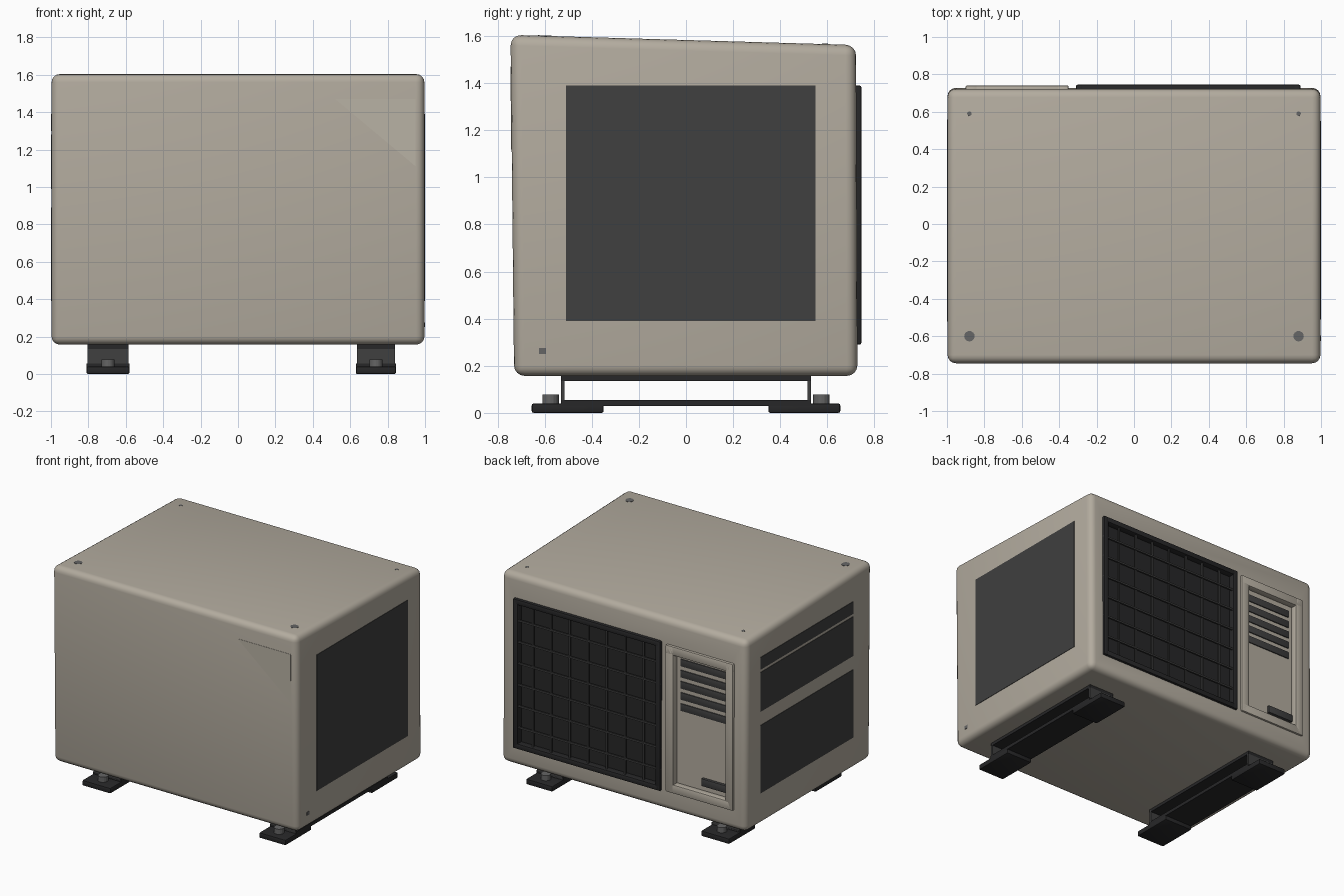
import bpy, bmesh, math
from mathutils import Vector

cube = bpy.data.objects.get("Cube")
if cube:
    bpy.data.objects.remove(cube, do_unlink=True)


def material(name, r, g, b):
    m = bpy.data.materials.new(name)
    m.use_nodes = True
    m.diffuse_color = (r, g, b, 1)
    m.node_tree.nodes["Principled BSDF"].inputs["Base Color"].default_value = (r, g, b, 1)
    return m


BEIGE = material("warm beige", 0.45, 0.41, 0.345)
PALE = material("pale beige", 0.49, 0.45, 0.38)
PANEL = material("charcoal panel", 0.05, 0.05, 0.05)
DARK = material("dark rubber", 0.02, 0.02, 0.021)
BAR = material("grille wire", 0.055, 0.055, 0.055)
GREY = material("mid grey", 0.13, 0.13, 0.13)


def finish(name, bm, mat, bevel=0, segments=2):
    bmesh.ops.recalc_face_normals(bm, faces=bm.faces[:])
    me = bpy.data.meshes.new(name)
    bm.to_mesh(me)
    bm.free()
    ob = bpy.data.objects.new(name, me)
    bpy.context.collection.objects.link(ob)
    me.materials.append(mat)
    bpy.ops.object.select_all(action="DESELECT")
    ob.select_set(True)
    bpy.context.view_layer.objects.active = ob
    if bevel:
        mod = ob.modifiers.new("rounded", "BEVEL")
        mod.width, mod.segments = bevel, segments
        bpy.ops.object.modifier_apply(modifier=mod.name)
        bpy.ops.object.shade_smooth_by_angle(angle=math.radians(35))
    return ob


def box(name, x, y, z, mat, bevel=0, segments=2, shape=None):
    """Box between the (low, high) limits on each axis."""
    bm = bmesh.new()
    bmesh.ops.create_cube(bm, size=1)
    for v in bm.verts:
        v.co = Vector([lo if c < 0 else hi for c, (lo, hi) in zip(v.co, (x, y, z))])
        if shape:
            shape(v.co)
    return finish(name, bm, mat, bevel, segments)


def disc(name, centre, radius, depth, mat, tilt=0):
    bm = bmesh.new()
    bmesh.ops.create_cone(bm, cap_ends=True, segments=16, radius1=radius,
                          radius2=radius, depth=depth)
    ob = finish(name, bm, mat)
    ob.location = centre
    ob.rotation_euler.x = tilt
    return ob


def frame(name, x, z, y, width, mat):
    """Rounded rectangular rim lying in the back face."""
    for i, side in enumerate(((x[0], x[0] + width), (x[1] - width, x[1]))):
        box(f"{name}_upright_{i + 1}", side, y, z, mat, 0.008)
    for i, side in enumerate(((z[0], z[0] + width), (z[1] - width, z[1]))):
        box(f"{name}_rail_{i + 1}", x, y, side, mat, 0.008)


def cut(target, x, y, z):
    cutter = box("recess_cutter", x, y, z, BEIGE)
    cutter.hide_render = True
    mod = target.modifiers.new("recess", "BOOLEAN")
    mod.operation, mod.object, mod.solver = "DIFFERENCE", cutter, "EXACT"
    bpy.context.view_layer.objects.active = target
    bpy.ops.object.modifier_apply(modifier=mod.name)
    bpy.data.objects.remove(cutter, do_unlink=True)


# Casing, with the lid falling towards the back
def taper(co):
    if co.z > 1:
        co.z = 1.605 if co.y < 0 else 1.562
        co.y = -0.745 if co.y < 0 else 0.722


casing = box("casing", (-0.997, 0.997), (-0.73, 0.728), (0.157, 1.6), BEIGE, 0.045, 4, taper)
GX, GZ = (-0.31, 0.89), (0.29, 1.39)
SX, SZ = (-0.9, -0.35), (0.3, 1.38)
cut(casing, (GX[0] + 0.02, GX[1] - 0.02), (0.69, 0.9), (GZ[0] + 0.02, GZ[1] - 0.02))
cut(casing, (SX[0] + 0.06, SX[1] - 0.06), (0.69, 0.9), (SZ[0] + 0.06, SZ[1] - 0.06))

# Triangular plate on the front
bm = bmesh.new()
corners = [(0.52, 1.47), (0.95, 1.47), (0.95, 1.11)]
skin = lambda z: -0.73 - 0.015 * (z - 0.157) / 1.448
tri = bm.faces.new([bm.verts.new((x, skin(z) - 0.002, z)) for x, z in corners])
ext = bmesh.ops.extrude_face_region(bm, geom=[tri])
for v in ext["geom"]:
    if isinstance(v, bmesh.types.BMVert):
        v.co.y += 0.005
finish("front_triangle", bm, PALE)

# Side panels: one whole, one split into bands
box("side_panel", (0.993, 1.0), (-0.51, 0.55), (0.39, 1.39), PANEL)
for i, band in enumerate(((0.39, 0.89), (0.99, 1.28), (1.3, 1.39))):
    box(f"banded_side_panel_{i + 1}", (-1.0, -0.993), (-0.52, 0.56), band, PANEL)
box("side_screw", (0.993, 1.0), (-0.625, -0.595), (0.25, 0.275), GREY)

# Lid screws
slope = math.atan2(1.562 - 1.605, 0.722 + 0.745)
for x in (-0.88, 0.88):
    for y, r in ((-0.6, 0.028), (0.59, 0.012)):
        z = 1.605 + math.tan(slope) * (y + 0.745)
        disc("lid_screw", (x, y, z), r, 0.004, GREY, slope)

# Fan grille: backing, rim and wire grid
box("grille_backing", (GX[0] + 0.01, GX[1] - 0.01), (0.68, 0.7),
    (GZ[0] + 0.01, GZ[1] - 0.01), DARK)
frame("grille_rim", GX, GZ, (0.68, 0.745), 0.04, DARK)
COLS, ROWS = 8, 7
for i in range(1, COLS):
    x = GX[0] + (GX[1] - GX[0]) * i / COLS
    box(f"grille_upright_{i}", (x - 0.006, x + 0.006), (0.715, 0.727), GZ, BAR)
for i in range(1, ROWS):
    z = GZ[0] + (GZ[1] - GZ[0]) * i / ROWS
    box(f"grille_crossbar_{i}", GX, (0.725, 0.737), (z - 0.006, z + 0.006), BAR)

# Service panel with louvres and a grip
frame("service_rim", SX, SZ, (0.69, 0.741), 0.065, BEIGE)
for i in range(5):
    z = 1.255 - i * 0.082
    box(f"louvre_slot_{i + 1}", (-0.81, -0.44), (0.685, 0.697), (z - 0.027, z + 0.027), PANEL, 0.004)
box("service_grip", (-0.83, -0.62), (0.685, 0.71), (0.4, 0.455), PANEL, 0.004)

# Mounting rails: open channels on foot plates, held by bolts
for side, x in (("right", (-0.81, -0.58)), ("left", (0.63, 0.845))):
    inner = (x[0] + 0.005, x[1] - 0.005)
    box(f"{side}_rail_top", inner, (-0.53, 0.53), (0.135, 0.16), DARK)
    box(f"{side}_rail_base", x, (-0.53, 0.53), (0.03, 0.055), DARK)
    for s in (-1, 1):
        ends = sorted((s * 0.515, s * 0.53))
        box(f"{side}_rail_end", inner, ends, (0.04, 0.15), PANEL)
        box(f"{side}_foot", x, sorted((s * 0.35, s * 0.655)), (0, 0.04), DARK, 0.008)
        disc(f"{side}_bolt", (sum(x) / 2, s * 0.575, 0.058), 0.035, 0.04, GREY)
